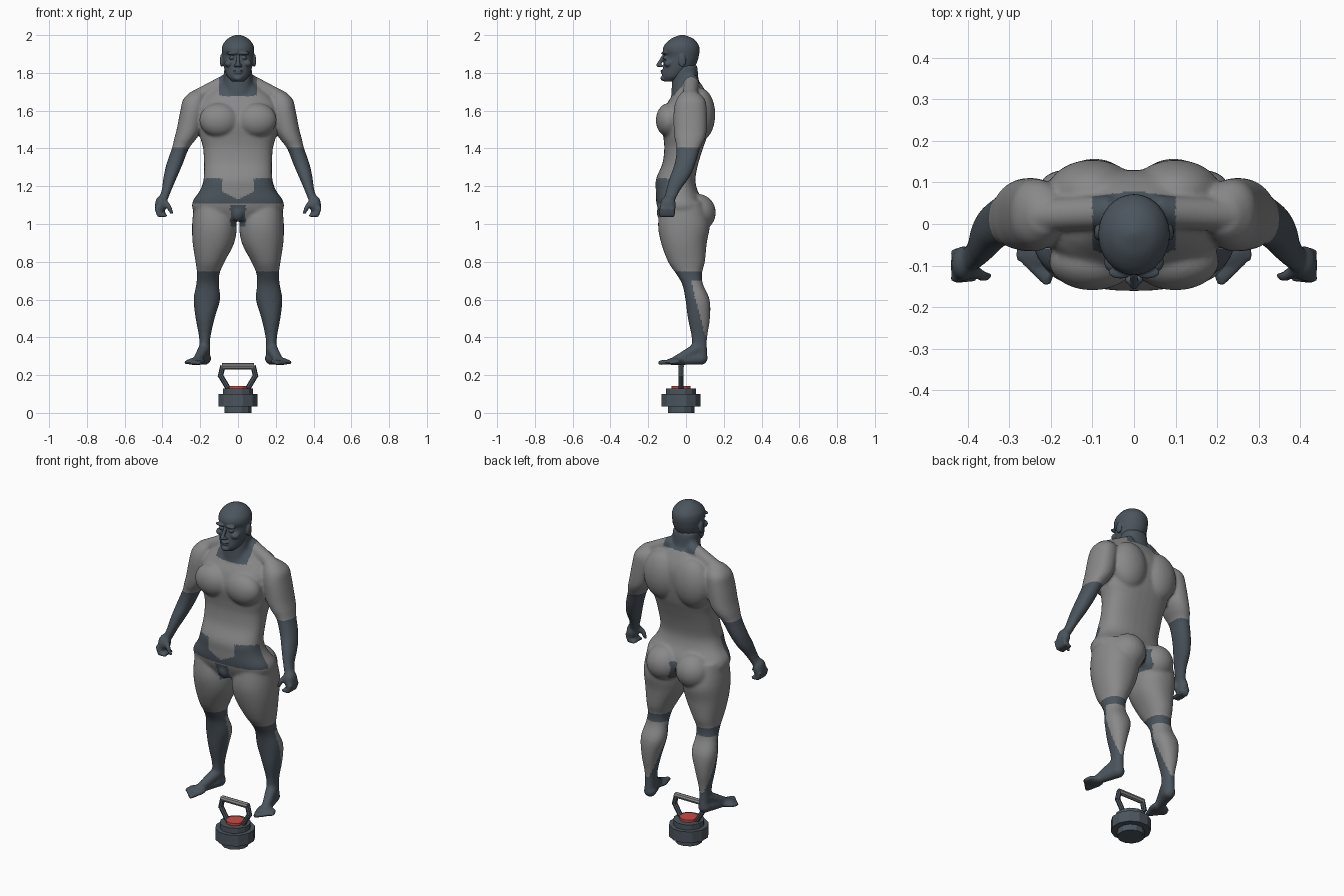
import bpy, bmesh, math
from mathutils import Matrix, Vector

cube = bpy.data.objects.get("Cube")
if cube:
    bpy.data.objects.remove(cube)


def material(name, rgb):
    mat = bpy.data.materials.new(name)
    mat.use_nodes = True
    colour = (*rgb, 1)
    mat.diffuse_color = colour
    mat.node_tree.nodes["Principled BSDF"].inputs["Base Color"].default_value = colour
    return mat


GREY = material("light grey", (.25, .25, .25))
SLATE = material("dark slate", (.07, .09, .11))
RED = material("red", (.6, .07, .06))


def blob(bm, centre, radii):
    matrix = Matrix.Translation(centre) @ Matrix.Diagonal((*radii, 1))
    bmesh.ops.create_uvsphere(bm, u_segments=24, v_segments=16, radius=1, matrix=matrix)


def rod(bm, a, b, r_a, r_b, sides=16):
    a, b = Vector(a), Vector(b)
    turn = (b - a).to_track_quat('Z', 'Y').to_matrix().to_4x4()
    bmesh.ops.create_cone(bm, cap_ends=True, segments=sides, radius1=r_a, radius2=r_b,
                          depth=(b - a).length, matrix=Matrix.Translation((a + b) / 2) @ turn)


def bone(bm, a, b, r_a, r_b):
    rod(bm, a, b, r_a, r_b)
    blob(bm, a, (r_a, r_a, r_a))
    blob(bm, b, (r_b, r_b, r_b))


def blend(p0, p1, p2, p3, t):
    return p1 + t / 2 * (p2 - p0 + t * (2 * p0 - 5 * p1 + 4 * p2 - p3 + t * (3 * (p1 - p2) + p3 - p0)))


def loft(bm, rings, square=.9, sides=32, steps=4):
    """Skin over rings of (height, middle x, half width, front y, back y)."""
    last = len(rings) - 1
    loops = []
    for k in range(last * steps + 1):
        i, t = min(k // steps, last - 1), 0
        t = k / steps - i
        near = [rings[max(0, min(last, i + d))] for d in (-1, 0, 1, 2)]
        z, x, half, front, back = [blend(*v, t) for v in zip(*near)]
        loop = []
        for s in range(sides):
            c, n = math.cos(math.tau * s / sides), math.sin(math.tau * s / sides)
            c = math.copysign(abs(c) ** square, c)
            n = math.copysign(abs(n) ** square, n)
            loop.append(bm.verts.new((x + half * c, (front + back) / 2 + (back - front) / 2 * n, z)))
        loops.append(loop)
    for low, high in zip(loops, loops[1:]):
        for s in range(sides):
            e = (s + 1) % sides
            bm.faces.new((low[s], low[e], high[e], high[s]))
    bm.faces.new(loops[0][::-1])
    bm.faces.new(loops[-1])


def mirror(bm):
    copy = bmesh.ops.duplicate(bm, geom=bm.verts[:] + bm.edges[:] + bm.faces[:])["geom"]
    bmesh.ops.scale(bm, vec=(-1, 1, 1), verts=[g for g in copy if isinstance(g, bmesh.types.BMVert)])
    bmesh.ops.reverse_faces(bm, faces=[g for g in copy if isinstance(g, bmesh.types.BMFace)])


def finish(name, bm, mats, voxel=0, rounds=0):
    bmesh.ops.recalc_face_normals(bm, faces=bm.faces[:])
    mesh = bpy.data.meshes.new(name)
    bm.to_mesh(mesh)
    bm.free()
    obj = bpy.data.objects.new(name, mesh)
    bpy.context.collection.objects.link(obj)
    for o in bpy.context.selected_objects:
        o.select_set(False)
    obj.select_set(True)
    bpy.context.view_layer.objects.active = obj
    if voxel:
        remesh = obj.modifiers.new("fuse", 'REMESH')
        remesh.mode, remesh.voxel_size = 'VOXEL', voxel
        soften = obj.modifiers.new("soften", 'SMOOTH')
        soften.factor, soften.iterations = .5, rounds
        for m in ("fuse", "soften"):
            bpy.ops.object.modifier_apply(modifier=m)
    obj.data.materials.clear()
    for m in mats:
        obj.data.materials.append(m)
    bpy.ops.object.shade_smooth_by_angle(angle=math.radians(40 if voxel else 10))
    return obj


# Limbs and paired muscles, one side
bm = bmesh.new()
arm = [(1.7, .21, .04, -.02, .06), (1.66, .23, .06, -.05, .1), (1.6, .24, .065, -.065, .11),
       (1.5, .26, .065, -.065, .11), (1.45, .28, .058, -.06, .1), (1.4, .305, .045, -.05, .075),
       (1.32, .335, .043, -.06, .05), (1.25, .358, .036, -.085, .02),
       (1.18, .378, .026, -.105, -.03), (1.12, .4, .024, -.12, -.06)]
leg = [(1.12, .13, .1, -.13, .09), (1, .125, .118, -.148, .125), (.9, .13, .11, -.132, .11),
       (.8, .148, .077, -.095, .1), (.74, .157, .06, -.055, .085), (.68, .161, .06, -.02, .09),
       (.6, .165, .07, -.003, .125), (.5, .174, .05, .01, .127), (.4, .176, .03, .03, .112),
       (.33, .177, .028, .03, .112), (.28, .178, .03, .02, .115)]
loft(bm, arm)
loft(bm, leg)
blob(bm, (.1, -.09, 1.55), (.105, .07, .09))     # chest
blob(bm, (.1, .075, 1.58), (.11, .08, .14))      # upper back
blob(bm, (.095, .06, 1.06), (.1, .098, .1))      # buttock
rod(bm, (.05, .03, 1.76), (.24, .02, 1.66), .04, .04)

# Hand with curled fingers
blob(bm, (.41, -.095, 1.1), (.03, .043, .05))
for f in range(4):
    y = -.13 + .02 * f
    bone(bm, (.428, y, 1.08), (.418, y, 1.048), .014, .013)
    bone(bm, (.418, y, 1.048), (.385, y, 1.045), .013, .011)
bone(bm, (.39, -.11, 1.12), (.365, -.125, 1.09), .016, .014)
bone(bm, (.365, -.125, 1.09), (.352, -.125, 1.06), .014, .011)

# Foot with toes
bone(bm, (.176, .08, .288), (.22, -.06, .275), .034, .022)
bone(bm, (.178, .06, .34), (.215, -.05, .28), .032, .024)
blob(bm, (.222, -.06, .272), (.05, .045, .02))
for t in range(5):
    side = -.036 + .019 * t
    base = Vector((.224 + side, -.062 + .45 * side, .27))
    reach = .062 - .006 * t
    bone(bm, base, base + Vector((.37 * reach, -.93 * reach, -.004)), .013, .014 - .001 * t)
mirror(bm)

# Trunk and neck
trunk = [(1.02, 0, .17, -.12, .08), (1.07, 0, .235, -.145, .1), (1.12, 0, .24, -.158, .09),
         (1.18, 0, .2, -.16, .06), (1.24, 0, .182, -.158, .05), (1.32, 0, .18, -.125, .065),
         (1.4, 0, .185, -.115, .09), (1.46, 0, .2, -.12, .11), (1.54, 0, .21, -.13, .125),
         (1.62, 0, .21, -.11, .13), (1.67, 0, .18, -.08, .12), (1.71, 0, .13, -.06, .1),
         (1.75, 0, .08, -.05, .075)]
neck = [(1.64, 0, .085, -.08, .08), (1.72, 0, .078, -.076, .07), (1.84, 0, .072, -.07, .06)]
loft(bm, trunk, .8)
loft(bm, neck)
blob(bm, (0, -.115, 1.06), (.035, .04, .05))
body = finish("body", bm, [GREY, SLATE], .008, 6)


def is_dark(p):
    x, y, z = abs(p.x), p.y, p.z
    if z > 1.5:
        return x < .1 and z > 1.71 + .45 * y
    if x > .26 and z > .9:
        return z < 1.405
    if z < .75:
        calf = .36 < z < .7 and y > .02 + .26 * (.72 - z)
        return not calf
    crotch = x < .04 and .99 < z < 1.1 and y < .12
    briefs = y < -.06 and 1.11 < z < 1.24 and (x > .08 or z < 1.13 + x / 2)
    return crotch or briefs


for face in body.data.polygons:
    face.material_index = int(is_dark(face.center))

# Head: paired features, then skull and middle of the face
bm = bmesh.new()
blob(bm, (.087, -.02, 1.865), (.009, .02, .034))     # ear
blob(bm, (.032, -.116, 1.904), (.03, .016, .009))    # brow
blob(bm, (.033, -.11, 1.88), (.014, .012, .01))      # eye
blob(bm, (.048, -.092, 1.85), (.024, .026, .02))     # cheek
blob(bm, (.012, -.134, 1.838), (.01, .011, .008))    # nostril
mirror(bm)
skull = [(1.755, 0, .03, -.115, -.06), (1.78, 0, .056, -.126, .0), (1.82, 0, .072, -.122, .04),
         (1.86, 0, .08, -.117, .06), (1.89, 0, .083, -.112, .068), (1.92, 0, .086, -.123, .072),
         (1.95, 0, .08, -.113, .066), (1.98, 0, .056, -.08, .04), (1.996, 0, .026, -.045, .005),
         (2.002, 0, .005, -.025, -.015)]
loft(bm, skull, 1)
bone(bm, (0, -.12, 1.888), (0, -.145, 1.842), .008, .012)
blob(bm, (0, -.124, 1.811), (.026, .012, .006))
blob(bm, (0, -.122, 1.8), (.022, .012, .006))
blob(bm, (0, -.115, 1.772), (.025, .02, .016))
finish("head", bm, [SLATE], .004, 3)

# Weight: stacked twelve-sided discs
CENTRE_Y = -.026
bm = bmesh.new()
for radius, low, high in ((.073, 0, .04), (.107, .035, .1), (.083, .09, .13)):
    rod(bm, (0, CENTRE_Y, low), (0, CENTRE_Y, high), radius, radius, 12)
bmesh.ops.rotate(bm, cent=(0, CENTRE_Y, 0), matrix=Matrix.Rotation(math.radians(15), 3, 'Z'), verts=bm.verts[:])
finish("weight_body", bm, [SLATE])

bm = bmesh.new()
rod(bm, (0, CENTRE_Y, .125), (0, CENTRE_Y, .143), .05, .05, 12)
finish("weight_top_disc", bm, [RED])

# Handle: bent struts and a cross bar
bm = bmesh.new()
rod(bm, (.052, CENTRE_Y, .13), (.094, CENTRE_Y, .2), .014, .014, 8)
rod(bm, (.094, CENTRE_Y, .19), (.08, CENTRE_Y, .25), .014, .014, 8)
mirror(bm)
finish("handle_struts", bm, [SLATE])

bm = bmesh.new()
rod(bm, (-.085, CENTRE_Y, .247), (.085, CENTRE_Y, .247), .016, .016, 8)
finish("handle_bar", bm, [GREY])
